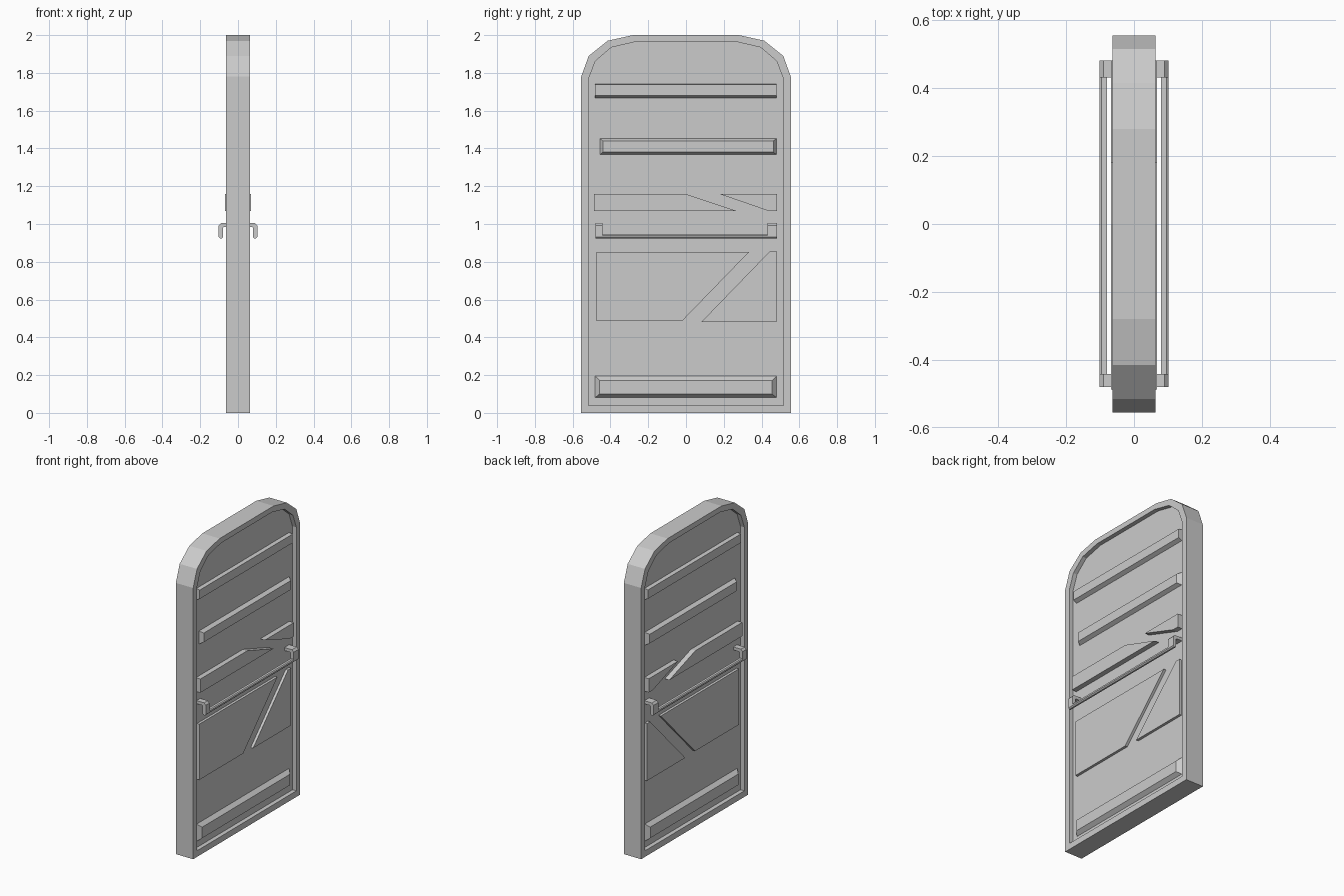
import bpy, bmesh

if "Cube" in bpy.data.objects:
    bpy.data.objects.remove(bpy.data.objects["Cube"])

FLOOR = 0.035   # half thickness of the recessed panel
RIM = 0.063     # half thickness of the frame


def loft(name, sections, mirror=True):
    """Skin a stack of equal-length 3D loops and cap both ends."""
    bm = bmesh.new()
    loops = [[bm.verts.new(p) for p in s] for s in sections]
    n = len(loops[0])
    for a, b in zip(loops, loops[1:]):
        for i in range(n):
            j = (i + 1) % n
            bm.faces.new((a[i], a[j], b[j], b[i]))
    bm.faces.new(loops[0])
    bm.faces.new(loops[-1])
    bmesh.ops.recalc_face_normals(bm, faces=bm.faces)
    me = bpy.data.meshes.new(name)
    bm.to_mesh(me)
    bm.free()
    ob = bpy.data.objects.new(name, me)
    bpy.context.collection.objects.link(ob)
    if mirror:  # same detail on both door faces
        m = ob.modifiers.new("both_faces", 'MIRROR')
        m.use_axis = (True, False, False)
    return ob


def at_x(x, pts):
    return [(x, y, z) for y, z in pts]


def at_y(y, pts):
    return [(x, y, z) for x, z in pts]


def rect(y0, y1, z0, z1):
    return [(y0, z0), (y1, z0), (y1, z1), (y0, z1)]


def arch(half):
    return half + [(-y, z) for y, z in reversed(half)]


# door slab: arched frame with a recessed panel on each face
outer = arch([(0.555, 0), (0.555, 1.78), (0.515, 1.89), (0.415, 1.97), (0.28, 2.0)])
inner = arch([(0.515, 0.04), (0.515, 1.77), (0.48, 1.862), (0.395, 1.935), (0.265, 1.965)])
loft("door_slab", [at_x(FLOOR, inner), at_x(RIM, inner), at_x(RIM, outer),
                   at_x(-RIM, outer), at_x(-RIM, inner), at_x(-FLOOR, inner)], mirror=False)

# chamfered horizontal ribs: base rectangle, then front rectangle
ribs = {
    "top_rib": (rect(-0.483, 0.48, 1.667, 1.742), rect(-0.483, 0.48, 1.68, 1.738)),
    "upper_rib": (rect(-0.457, 0.48, 1.367, 1.453), rect(-0.44, 0.462, 1.38, 1.44)),
    "bottom_rib": (rect(-0.482, 0.48, 0.08, 0.195), rect(-0.457, 0.456, 0.10, 0.172)),
}
for name, (base, front) in ribs.items():
    loft(name, [at_x(FLOOR - 0.001, base), at_x(0.06, front)])

# raised flat plates with diagonal cuts
plates = {
    "middle_plate_long": (0.068, [(-0.487, 1.068), (0.27, 1.068), (0, 1.158), (-0.487, 1.158)]),
    "middle_plate_short": (0.068, [(0.44, 1.068), (0.482, 1.068), (0.482, 1.158), (0.18, 1.158)]),
    "lower_plate_wide": (0.052, [(-0.475, 0.487), (-0.02, 0.487), (0.335, 0.853), (-0.475, 0.853)]),
    "lower_plate_narrow": (0.052, [(0.082, 0.482), (0.478, 0.482), (0.478, 0.857), (0.445, 0.857)]),
}
for name, (x, pts) in plates.items():
    loft(name, [at_x(FLOOR - 0.001, pts), at_x(x, pts)])

# handle brackets: hooked profile at both ends
hook = [(0.03, 0.985), (0.075, 0.985), (0.08, 0.98), (0.08, 0.93), (0.085, 0.923),
        (0.095, 0.923), (0.102, 0.93), (0.102, 0.992), (0.09, 1.005), (0.03, 1.005)]
for name, y0, y1 in (("bracket_near", -0.48, -0.442), ("bracket_far", 0.432, 0.482)):
    loft(name, [at_y(y0, hook), at_y(y1, hook)])

# long handle bar joining the brackets
bar = [(0.08, 0.945), (0.08, 0.93), (0.085, 0.923), (0.095, 0.923), (0.102, 0.93), (0.102, 0.94), (0.096, 0.945)]
loft("handle_bar", [at_y(-0.46, bar), at_y(0.46, bar)])
